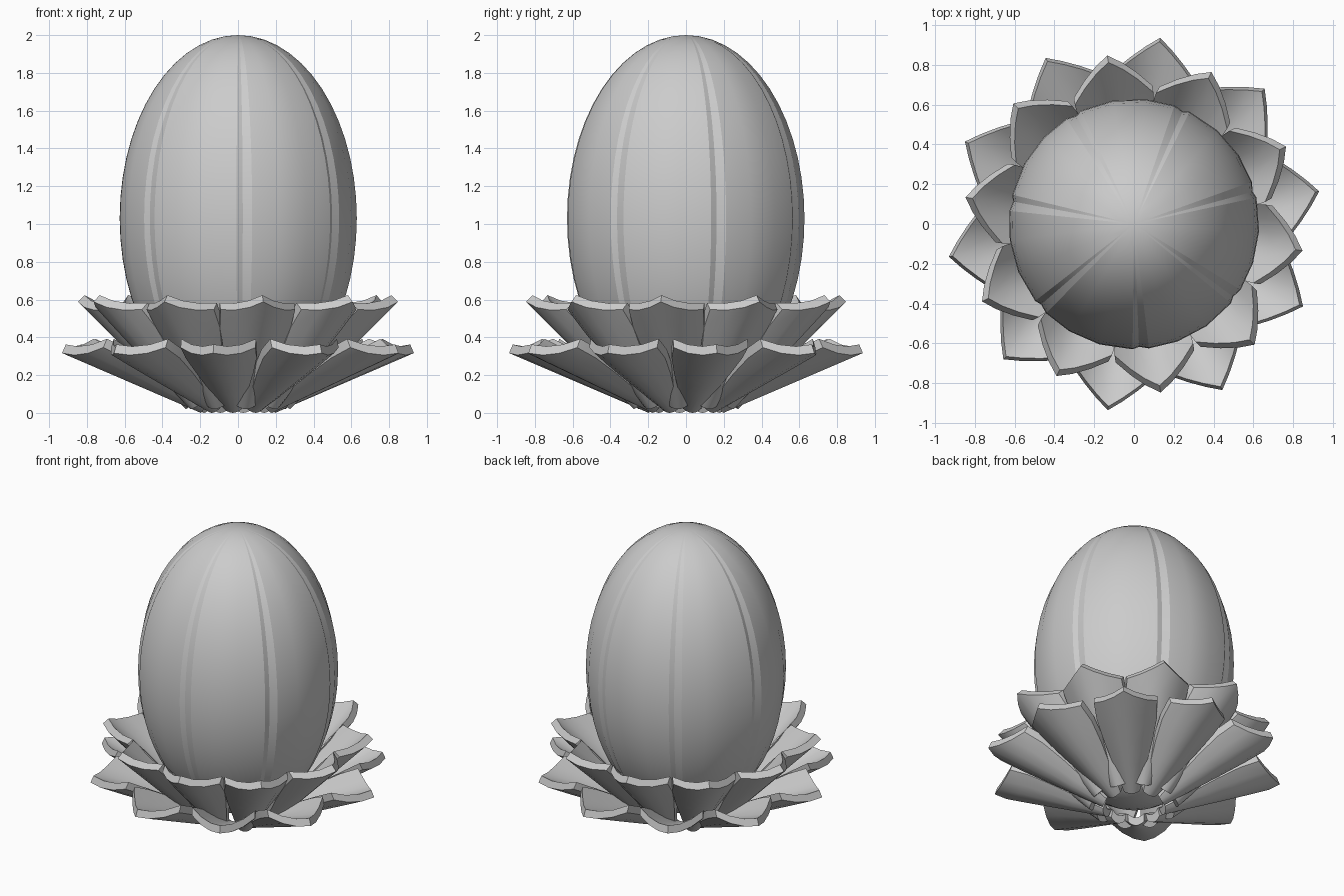
import bpy, bmesh, math
from mathutils import Matrix

if "Cube" in bpy.data.objects:
    bpy.data.objects.remove(bpy.data.objects["Cube"])

grey = bpy.data.materials.new("plain_grey")
grey.diffuse_color = (0.6, 0.6, 0.6, 1)
grey.use_nodes = True
grey.node_tree.nodes["Principled BSDF"].inputs["Base Color"].default_value = grey.diffuse_color


def finish(bm, name, angle):
    bmesh.ops.recalc_face_normals(bm, faces=bm.faces)
    mesh = bpy.data.meshes.new(name)
    bm.to_mesh(mesh)
    bm.free()
    mesh.materials.append(grey)
    obj = bpy.data.objects.new(name, mesh)
    bpy.context.collection.objects.link(obj)
    bpy.ops.object.select_all(action='DESELECT')
    obj.select_set(True)
    bpy.context.view_layer.objects.active = obj
    if angle:
        bpy.ops.object.shade_smooth_by_angle(angle=math.radians(angle))
    return obj


# Closed bud: an egg of seven lobes with a shallow groove at each seam
def make_bud(radius=0.63, half=0.97, centre=1.03, lobes=7, rings=28):
    # degrees from the seam, and radius factor
    lobe = [(-3, 1), (0, 0.981), (4.5, 1), (18, 1), (33, 1)]
    section = [(math.radians(15.2 + 360 / lobes * k + a), f)
               for k in range(lobes) for a, f in lobe]
    n = len(section)
    bm = bmesh.new()
    bottom = bm.verts.new((0, 0, centre - half))
    top = bm.verts.new((0, 0, centre + half))
    rows = []
    for i in range(1, rings):
        phi = math.pi * i / rings
        r, z = radius * math.sin(phi), centre - half * math.cos(phi)
        rows.append([bm.verts.new((r * f * math.cos(t), r * f * math.sin(t), z))
                     for t, f in section])
    for j in range(n):
        k = (j + 1) % n
        bm.faces.new((bottom, rows[0][k], rows[0][j]))
        bm.faces.new((top, rows[-1][j], rows[-1][k]))
        for a, b in zip(rows, rows[1:]):
            bm.faces.new((a[j], a[k], b[k], b[j]))
    seams = [(row[j].co.copy(), nxt[j].co.copy()) for row, nxt in zip(rows, rows[1:])
             for j in range(n) if j % len(lobe) < 3]
    for row, nxt in zip(rows, rows[1:]):
        for j in range(n):
            if j % len(lobe) < 3:
                bm.edges.get((row[j], nxt[j])).smooth = False
    for f in bm.faces:
        f.smooth = True
    return finish(bm, "bud", None)


# Petal: cupped, widening to the shoulders, with a blunt point
ROWS = [(0, 0.05), (0.3, 0.105), (0.55, 0.152), (0.8, 0.19), (1, 0.2)]
COLS = [-1, -0.67, -0.33, 0, 0.33, 0.67, 1]


def make_petal(name, angle, tilt, base, lift, thick=0.05):
    bm = bmesh.new()
    grid = []
    for v, w in ROWS:
        grid.append([bm.verts.new((v * (0.81 - 0.16 * abs(u)), w * u,
                                   0.1 * u * u * w / 0.2)) for u in COLS])
    for a, b in zip(grid, grid[1:]):
        for j in range(len(COLS) - 1):
            bm.faces.new((a[j], b[j], b[j + 1], a[j + 1]))
    lower = list(bm.faces)
    upper = bmesh.ops.duplicate(bm, geom=lower)
    moved = [g for g in upper["geom"] if isinstance(g, bmesh.types.BMVert)]
    bmesh.ops.translate(bm, verts=moved, vec=(0, 0, thick))
    # rim joining outer and inner skins
    rim = [e for e in bm.edges if e.is_boundary]
    bmesh.ops.bridge_loops(bm, edges=rim)
    place = (Matrix.Rotation(math.radians(angle), 4, 'Z')
             @ Matrix.Translation((base, 0, lift))
             @ Matrix.Rotation(-math.radians(tilt), 4, 'Y'))
    bm.transform(place)
    return finish(bm, name, 35)


make_bud()
for i in range(10):
    make_petal(f"lower_petal_{i + 1}", 10 + 36 * i, 23, 0.20, 0.0)
    make_petal(f"upper_petal_{i + 1}", 27 + 36 * i, 44.5, 0.28, 0.02)
